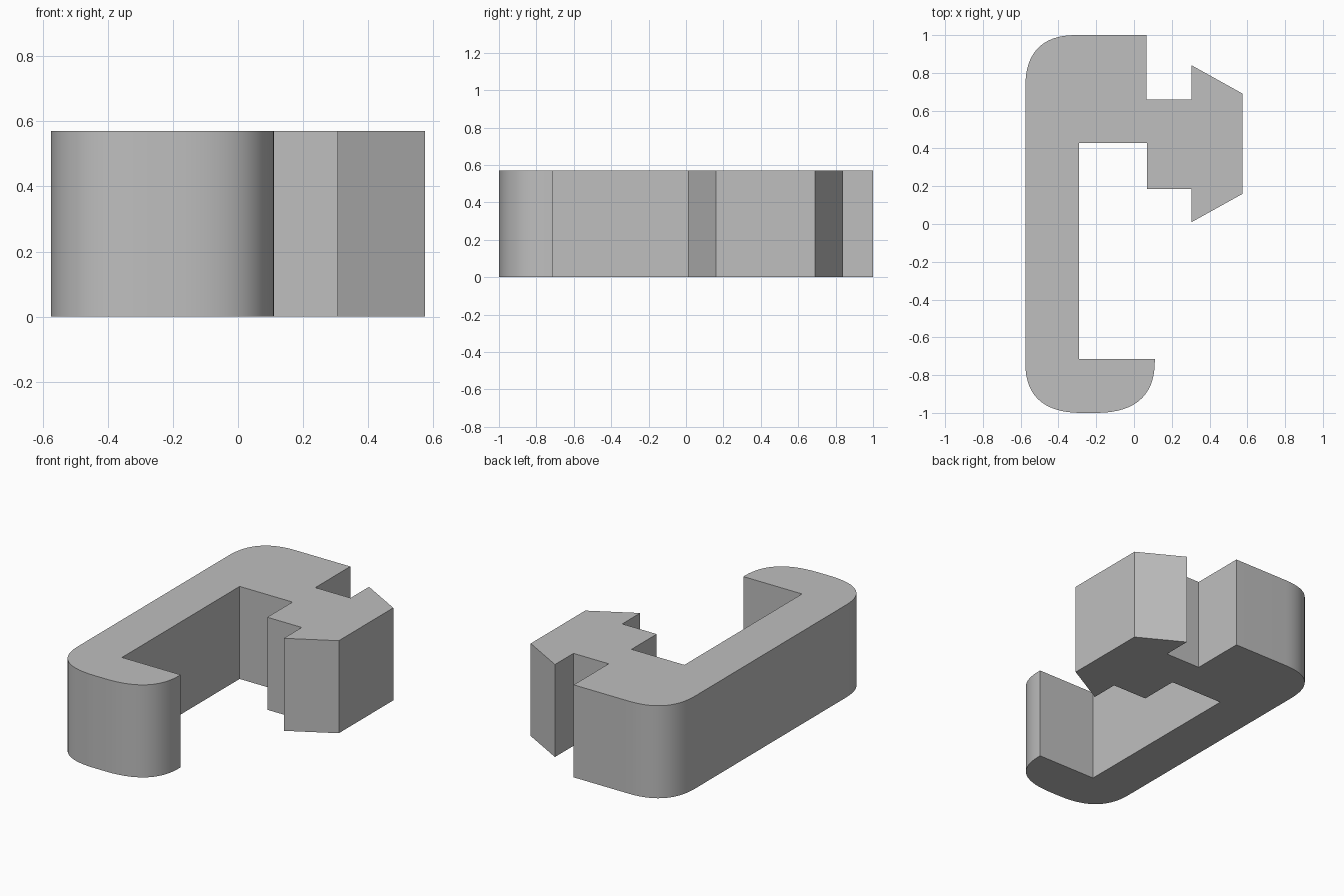
import bpy, bmesh
from mathutils import Vector
from mathutils.geometry import interpolate_bezier

cube = bpy.data.objects.get("Cube")
if cube:
    bpy.data.objects.remove(cube, do_unlink=True)

HEIGHT = 0.57
TENSION = 0.66


def corner(start, tip, end, steps=16):
    """Soft rounded corner pulled towards its tip."""
    a, t, b = Vector(start), Vector(tip), Vector(end)
    points = interpolate_bezier(a, a.lerp(t, TENSION), b.lerp(t, TENSION), b, steps)
    return [(p.x, p.y) for p in points]


# Clip outline, anticlockwise from the end of the hook
outline = [(-0.29, 0.43), (-0.29, -0.715), (0.11, -0.715)][::-1]
hook_round = corner((0.11, -0.73), (0.11, -1), (-0.2, -1))
front_round = corner((-0.28, -1), (-0.575, -1), (-0.575, -0.74))
back_round = corner((-0.575, 0.73), (-0.575, 1), (-0.31, 1))
arrow_head = [(0.065, 1), (0.065, 0.66), (0.305, 0.66), (0.305, 0.84),
              (0.575, 0.69), (0.575, 0.16), (0.305, 0.01), (0.305, 0.185),
              (0.07, 0.185), (0.07, 0.43)]
outline = hook_round + front_round + back_round + arrow_head + outline[::-1]

# Extrude the outline into a solid block
bm = bmesh.new()
face = bm.faces.new([bm.verts.new((x, y, 0)) for x, y in outline])
grown = bmesh.ops.extrude_face_region(bm, geom=[face])
top = [v for v in grown["geom"] if isinstance(v, bmesh.types.BMVert)]
bmesh.ops.translate(bm, verts=top, vec=(0, 0, HEIGHT))
bmesh.ops.recalc_face_normals(bm, faces=bm.faces)
mesh = bpy.data.meshes.new("clip_body")
bm.to_mesh(mesh)
bm.free()
clip = bpy.data.objects.new("clip_body", mesh)
bpy.context.collection.objects.link(clip)

# Plain grey
grey = bpy.data.materials.new("light_grey")
grey.use_nodes = True
colour = (0.52, 0.52, 0.52, 1)
grey.diffuse_color = colour
grey.node_tree.nodes["Principled BSDF"].inputs["Base Color"].default_value = colour
mesh.materials.append(grey)

# Smooth the rounded corners, keep the rest crisp
bpy.ops.object.select_all(action="DESELECT")
clip.select_set(True)
bpy.context.view_layer.objects.active = clip
bpy.ops.object.shade_smooth_by_angle(angle=0.5)
